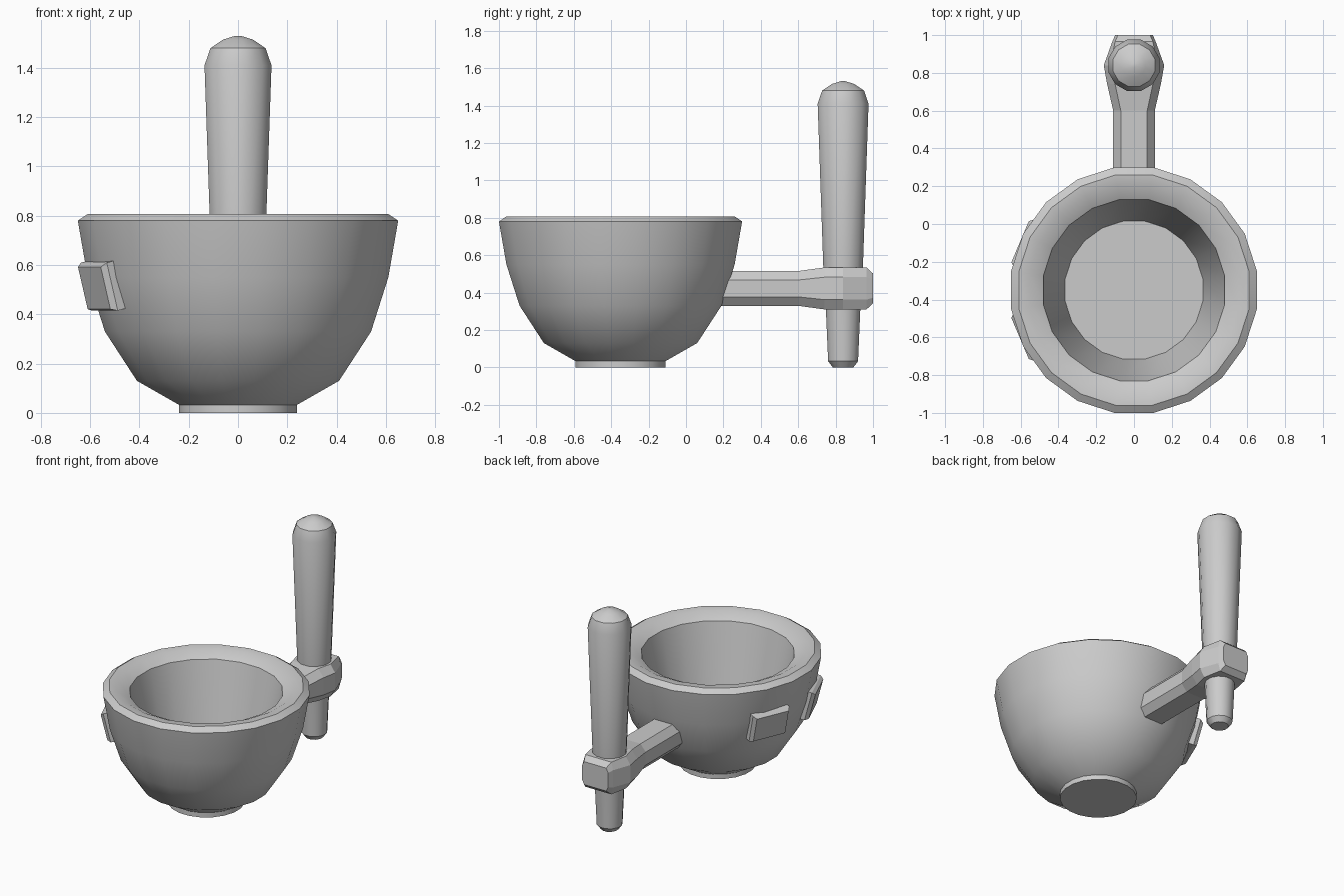
import bpy, bmesh, math
from mathutils import Matrix, Vector

if "Cube" in bpy.data.objects:
    bpy.data.objects.remove(bpy.data.objects["Cube"])


def finish(bm, name, smooth=True):
    bmesh.ops.recalc_face_normals(bm, faces=bm.faces)
    me = bpy.data.meshes.new(name)
    bm.to_mesh(me)
    bm.free()
    ob = bpy.data.objects.new(name, me)
    bpy.context.collection.objects.link(ob)
    if smooth:
        bpy.ops.object.select_all(action='DESELECT')
        ob.select_set(True)
        bpy.context.view_layer.objects.active = ob
        bpy.ops.object.shade_smooth_by_angle(angle=math.radians(30))
    return ob


def loft(bm, rings):
    """Join rings of points with quads and cap both ends."""
    loops = [[bm.verts.new(p) for p in ring] for ring in rings]
    for a, b in zip(loops, loops[1:]):
        n = len(a)
        for i in range(n):
            bm.faces.new((a[i], a[(i + 1) % n], b[(i + 1) % n], b[i]))
    bm.faces.new(loops[0])
    bm.faces.new(loops[-1])


def lathe(name, profile, y, sides):
    """Turn an (r, z) profile; r is measured to the middle of each flat."""
    bm = bmesh.new()
    k = 1 / math.cos(math.pi / sides)
    angles = [2 * math.pi * (i + 0.5) / sides for i in range(sides)]
    loft(bm, [[(r * k * math.cos(a), y + r * k * math.sin(a), z) for a in angles]
              for r, z in profile])
    return finish(bm, name)


# Bowl with foot, sloped rim and hollow inside
BOWL_Y = -0.35
lathe("bowl", [(0.24, 0), (0.24, 0.033), (0.41, 0.13), (0.54, 0.33), (0.61, 0.55),
               (0.65, 0.78), (0.61, 0.807), (0.555, 0.803), (0.48, 0.765),
               (0.365, 0.24)], BOWL_Y, 20)

# Pestle, passing through the holder
lathe("pestle", [(0.055, 0), (0.08, 0.033), (0.092, 0.31), (0.106, 0.54),
                 (0.136, 1.41), (0.112, 1.48), (0.06, 1.515), (0.012, 1.53)],
      0.84, 12)

# Holder arm: chamfered sections (y, half width, half flat top, half height, chamfer)
bm = bmesh.new()
sections = [(0.10, 0.11, 0.07, 0.093, 0.048), (0.60, 0.11, 0.07, 0.093, 0.048),
            (0.74, 0.142, 0.10, 0.112, 0.052), (0.84, 0.16, 0.125, 0.112, 0.052),
            (0.965, 0.115, 0.10, 0.112, 0.052), (1.00, 0.10, 0.085, 0.08, 0.03)]
ZC = 0.422
rings = []
for y, w, f, h, c in sections:
    quarter = [(w, h - c), (f, h)]
    pts = quarter + [(-x, z) for x, z in reversed(quarter)]
    pts += [(-x, -z) for x, z in pts]
    rings.append([(x, y, ZC + z) for x, z in pts])
loft(bm, rings)
finish(bm, "holder_arm", smooth=False)

# Two raised tabs on the left wall, tilted with the bowl
for name, deg in (("rear_tab", 157), ("front_tab", 203)):
    bm = bmesh.new()
    loft(bm, [[(d, sy * w, sz * h) for sy, sz in ((-1, -1), (1, -1), (1, 1), (-1, 1))]
              for d, w, h in ((-0.06, 0.135, 0.10), (0.012, 0.135, 0.10),
                              (0.035, 0.118, 0.088))])
    place = (Matrix.Translation(Vector((0, BOWL_Y, 0)))
             @ Matrix.Rotation(math.radians(deg), 4, 'Z')
             @ Matrix.Translation(Vector((0.60, 0, 0.515)))
             @ Matrix.Rotation(math.radians(14), 4, 'Y'))
    bmesh.ops.transform(bm, matrix=place, verts=bm.verts)
    finish(bm, name, smooth=False)
